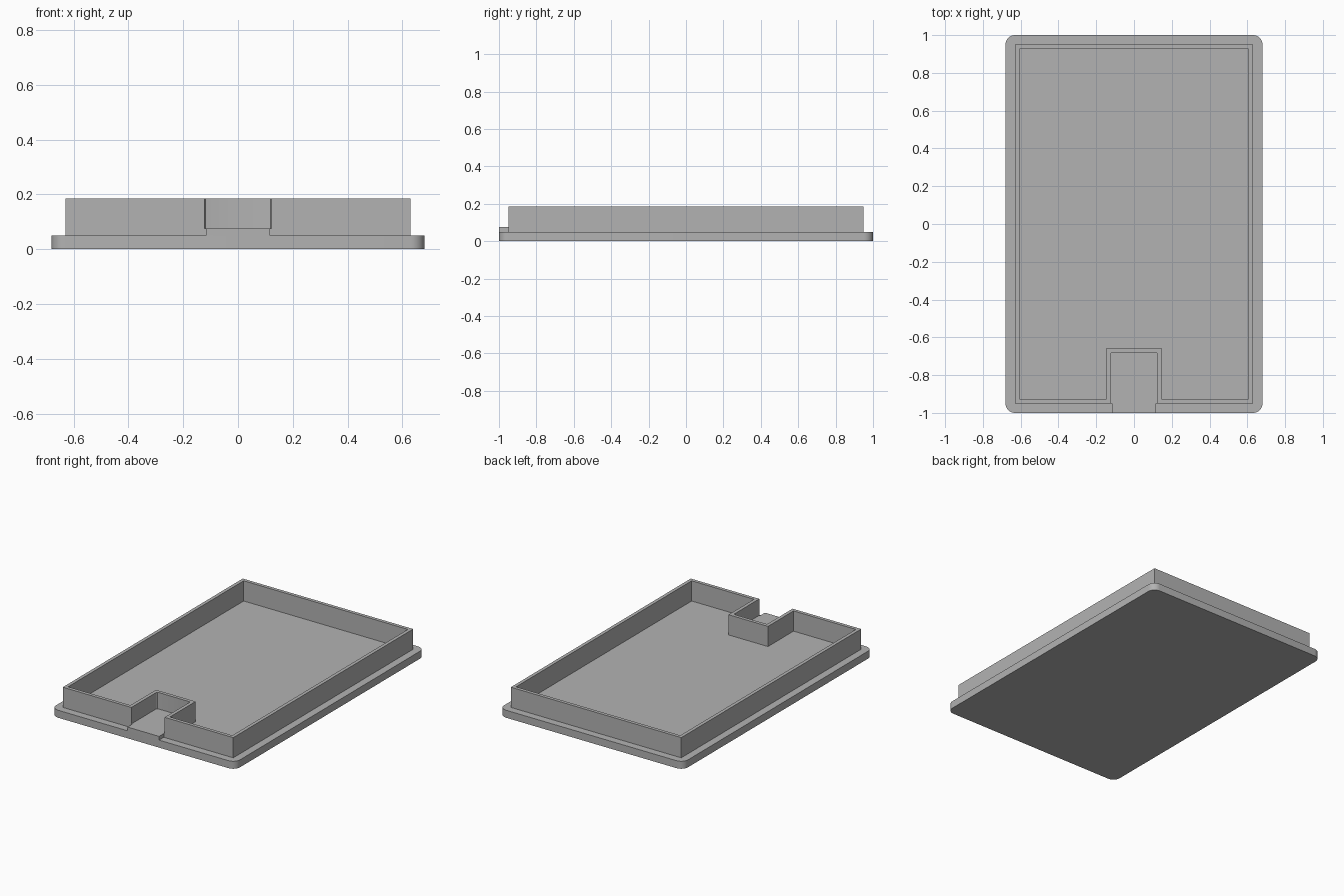
import bpy
import bmesh
import math

cube = bpy.data.objects.get("Cube")
if cube:
    bpy.data.objects.remove(cube, do_unlink=True)

# Single grey plastic
grey = bpy.data.materials.new("grey plastic")
grey.use_nodes = True
colour = (0.45, 0.45, 0.45, 1)
grey.diffuse_color = colour
grey.node_tree.nodes["Principled BSDF"].inputs["Base Color"].default_value = colour


def round_uprights(bm, radius, segments, test):
    """Round the vertical edges whose position passes the test."""
    edges = [e for e in bm.edges
             if abs(e.verts[0].co.z - e.verts[1].co.z) > 0.01 and test(e.verts[0].co)]
    bmesh.ops.bevel(bm, geom=edges, offset=radius, offset_type='OFFSET',
                    segments=segments, profile=0.5, affect='EDGES')


def finish(name, bm):
    bmesh.ops.recalc_face_normals(bm, faces=bm.faces)
    mesh = bpy.data.meshes.new(name)
    bm.to_mesh(mesh)
    bm.free()
    mesh.materials.append(grey)
    obj = bpy.data.objects.new(name, mesh)
    bpy.context.collection.objects.link(obj)
    bpy.ops.object.select_all(action='DESELECT')
    bpy.context.view_layer.objects.active = obj
    obj.select_set(True)
    bpy.ops.object.shade_smooth_by_angle(angle=math.radians(30))


def prism(bm, outline, z0, z1):
    """Extrude a flat outline from z0 to z1."""
    face = bm.faces.new([bm.verts.new((x, y, z0)) for x, y in outline])
    top = bmesh.ops.extrude_face_region(bm, geom=[face])["geom"]
    for v in top:
        if isinstance(v, bmesh.types.BMVert):
            v.co.z = z1


def mirrored(half):
    """Close a right-hand half outline with its mirror image."""
    return half + [(-x, y) for x, y in reversed(half)]


BASE_TOP, PAD_TOP, RIM_TOP = 0.05, 0.075, 0.185
NOTCH_X, NOTCH_Y = 0.123, -0.68
WALL = 0.023

# Base plate with rounded corners
bm = bmesh.new()
prism(bm, mirrored([(0.68, -1), (0.68, 1)]), 0, BASE_TOP)
round_uprights(bm, 0.05, 8, lambda co: True)
finish("base_plate", bm)

# Raised rim wall that folds inward around the front notch
outer = mirrored([(NOTCH_X, NOTCH_Y), (NOTCH_X, -0.95), (0.63, -0.95), (0.63, 0.95)])
inner = mirrored([(NOTCH_X + WALL, NOTCH_Y + WALL), (NOTCH_X + WALL, -0.95 + WALL),
                  (0.63 - WALL, -0.95 + WALL), (0.63 - WALL, 0.95 - WALL)])
bm = bmesh.new()
rings = [[bm.verts.new((x, y, z)) for x, y in loop]
         for loop, z in ((outer, BASE_TOP), (outer, RIM_TOP), (inner, RIM_TOP), (inner, BASE_TOP))]
count = len(outer)
for r in range(4):
    a, b = rings[r], rings[(r + 1) % 4]
    for i in range(count):
        j = (i + 1) % count
        bm.faces.new((a[i], a[j], b[j], b[i]))
round_uprights(bm, 0.01, 3,
               lambda co: abs(abs(co.x) - NOTCH_X) < 0.001 and abs(co.y - NOTCH_Y) < 0.001)
finish("rim_wall", bm)

# Raised pad filling the notch and reaching the front edge
bm = bmesh.new()
prism(bm, mirrored([(0.117, -1), (0.117, -0.95), (NOTCH_X, -0.95), (NOTCH_X, NOTCH_Y)]),
      BASE_TOP, PAD_TOP)
round_uprights(bm, 0.01, 3, lambda co: abs(co.y - NOTCH_Y) < 0.001)
finish("notch_pad", bm)
